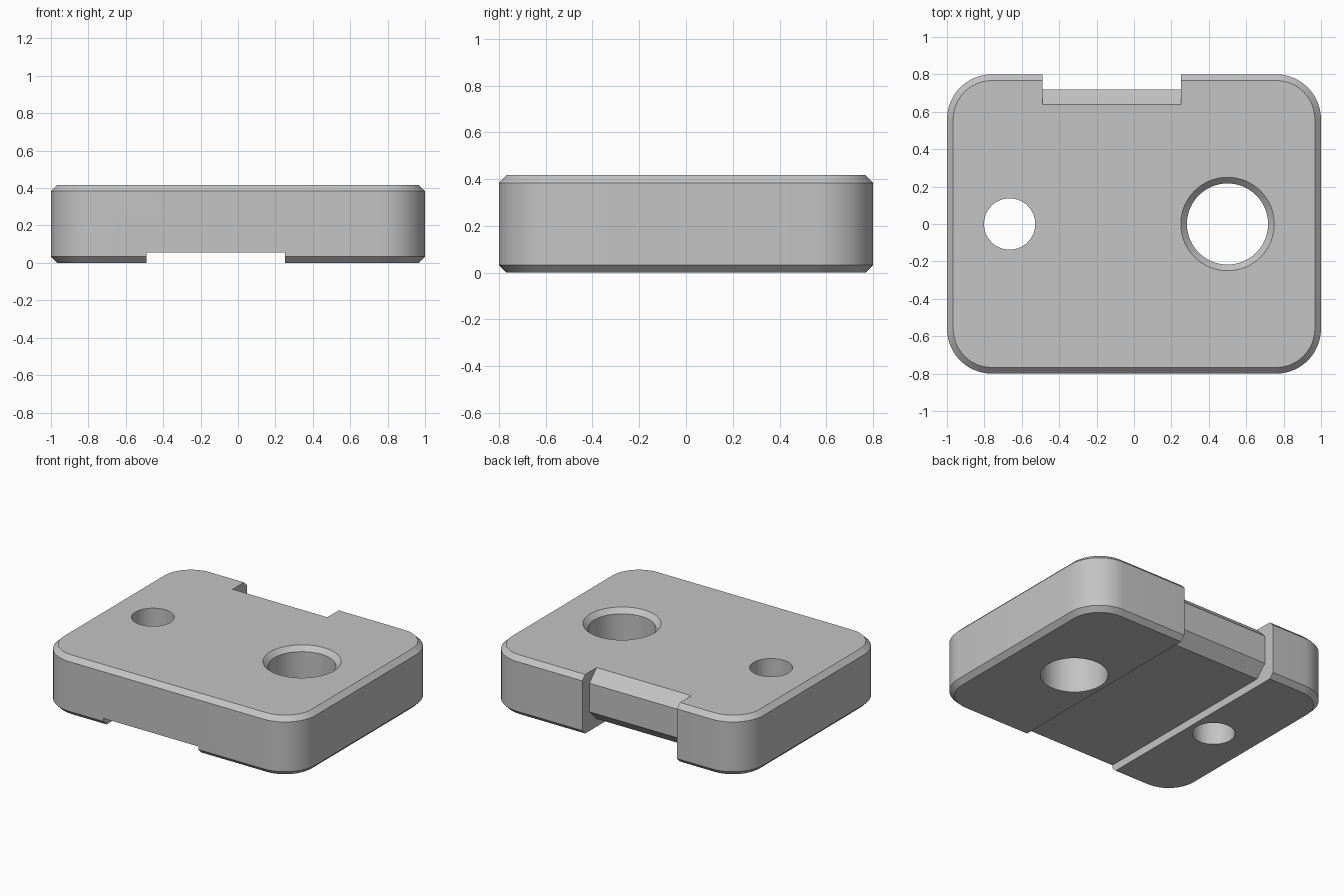
import bpy, bmesh, math

if "Cube" in bpy.data.objects:
    bpy.data.objects.remove(bpy.data.objects["Cube"])

W, D, H = 1.0, 0.8, 0.417      # half width, half depth, height
R, C = 0.24, 0.033             # corner radius, edge chamfer
NX0, NX1 = -0.49, 0.25         # channel sides


def loft(name, rings):
    """Closed solid through stacked rings of equal length."""
    bm = bmesh.new()
    vr = [[bm.verts.new(p) for p in ring] for ring in rings]
    n = len(vr[0])
    for a, b in zip(vr, vr[1:]):
        for i in range(n):
            j = (i + 1) % n
            bm.faces.new((a[i], a[j], b[j], b[i]))
    bm.faces.new(vr[0][::-1])
    bm.faces.new(vr[-1])
    bmesh.ops.recalc_face_normals(bm, faces=bm.faces[:])
    me = bpy.data.meshes.new(name)
    bm.to_mesh(me)
    bm.free()
    ob = bpy.data.objects.new(name, me)
    bpy.context.collection.objects.link(ob)
    return ob


def rounded(inset, z, steps=12):
    """Rounded rectangle ring, inset from the plate outline."""
    pts = []
    for k, (sx, sy) in enumerate([(1, 1), (-1, 1), (-1, -1), (1, -1)]):
        for i in range(steps + 1):
            a = math.pi / 2 * (k + i / steps)
            pts.append((sx * (W - R) + (R - inset) * math.cos(a),
                        sy * (D - R) + (R - inset) * math.sin(a), z))
    return pts


def circle(x, r, z, n=64):
    return [(x + r * math.cos(2 * math.pi * i / n),
             r * math.sin(2 * math.pi * i / n), z) for i in range(n)]


# chamfered plate
plate = loft("plate", [rounded(C, 0), rounded(0, C), rounded(0, H - C), rounded(C, H)])

# underside channel joined to the bevelled back notch
side = [(-1, -0.1), (-1, 0.055), (0.64, 0.055), (0.72, 0.135),
        (0.72, H - 0.08), (0.54, H + 0.1), (1, H + 0.1), (1, -0.1)]
channel = loft("channel_cutter", [[(x, y, z) for y, z in side] for x in (NX0, NX1)])

# large countersunk hole and small plain hole
big = loft("large_hole_cutter", [circle(0.5, 0.217, -0.1), circle(0.5, 0.217, H - C),
                                 circle(0.5, 0.217 + C + 0.1, H + 0.1)])
small = loft("small_hole_cutter", [circle(-0.665, 0.137, -0.1), circle(-0.665, 0.137, H + 0.1)])

bpy.context.view_layer.objects.active = plate
plate.select_set(True)
for cutter in (channel, big, small):
    cutter.hide_render = True
    mod = plate.modifiers.new("cut", 'BOOLEAN')
    mod.operation = 'DIFFERENCE'
    mod.solver = 'EXACT'
    mod.object = cutter
    bpy.ops.object.modifier_apply(modifier=mod.name)
    bpy.data.objects.remove(cutter)

# colour and shading
grey = bpy.data.materials.new("grey")
grey.diffuse_color = (0.55, 0.55, 0.55, 1)
grey.use_nodes = True
grey.node_tree.nodes["Principled BSDF"].inputs["Base Color"].default_value = grey.diffuse_color
plate.data.materials.clear()
plate.data.materials.append(grey)
bpy.ops.object.shade_smooth_by_angle(angle=math.radians(30))
